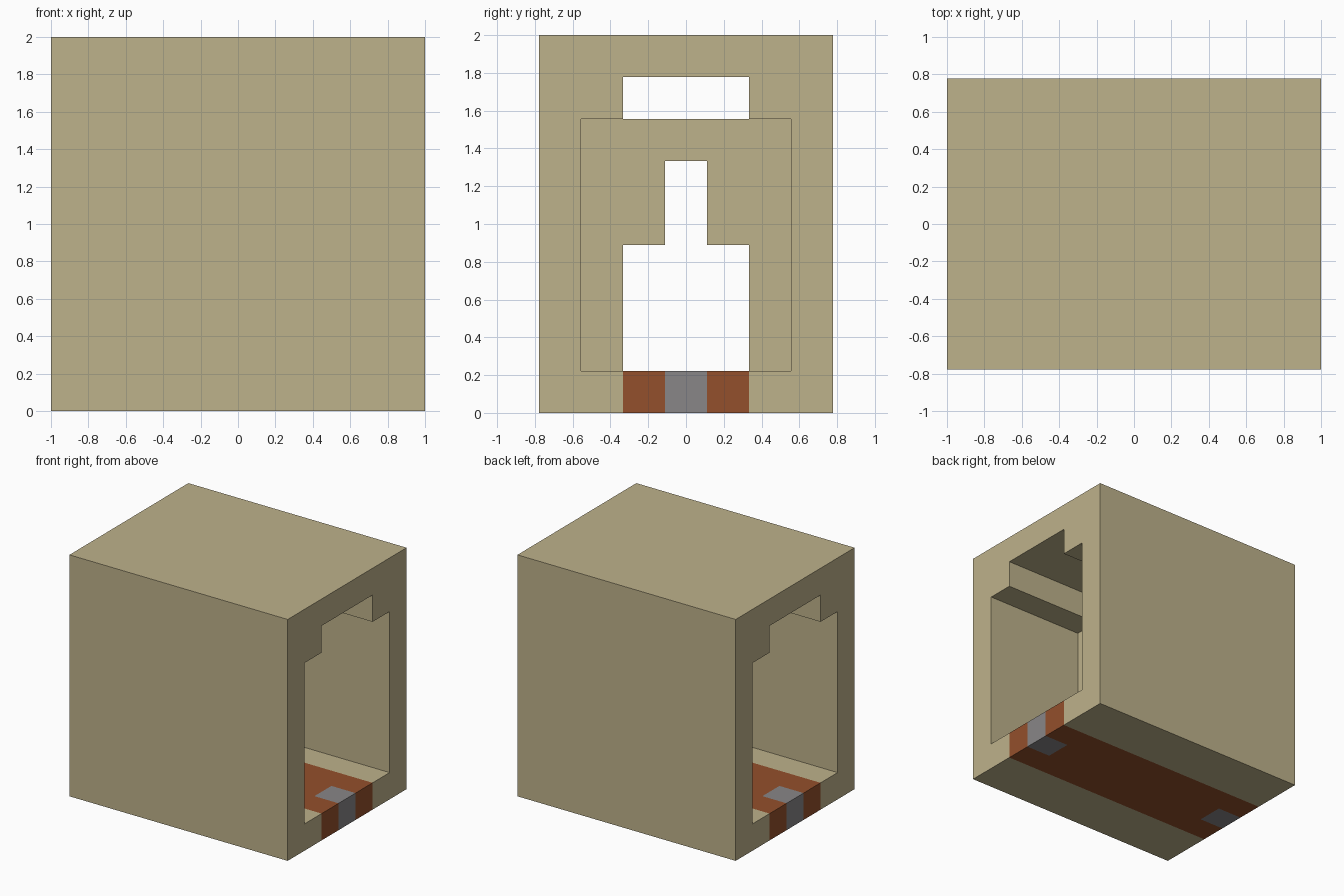
import bpy
import bmesh
from math import radians
from mathutils import Vector

default = bpy.data.objects.get("Cube")
if default:
    bpy.data.objects.remove(default, do_unlink=True)

U = 2 / 9  # one block


def material(name, rgb):
    mat = bpy.data.materials.new(name)
    mat.use_nodes = True
    mat.diffuse_color = (*rgb, 1)
    mat.node_tree.nodes["Principled BSDF"].inputs["Base Color"].default_value = (*rgb, 1)
    return mat


SAND = material("sandstone", (0.515, 0.445, 0.258))
CLAY = material("red clay", (0.296, 0.080, 0.025))
STONE = material("grey stone", (0.246, 0.238, 0.242))


def prism(name, half_profile, x0, x1):
    """Extrude a y-mirrored profile along x; all sizes in blocks."""
    profile = half_profile + [(-y, z) for y, z in reversed(half_profile)]
    bm = bmesh.new()
    face = bm.faces.new([bm.verts.new((x0 * U, y * U, z * U)) for y, z in profile])
    ext = bmesh.ops.extrude_face_region(bm, geom=[face])
    moved = [v for v in ext["geom"] if isinstance(v, bmesh.types.BMVert)]
    bmesh.ops.translate(bm, verts=moved, vec=((x1 - x0) * U, 0, 0))
    bmesh.ops.recalc_face_normals(bm, faces=bm.faces)
    mesh = bpy.data.meshes.new(name)
    bm.to_mesh(mesh)
    bm.free()
    obj = bpy.data.objects.new(name, mesh)
    bpy.context.collection.objects.link(obj)
    return obj


# Solid outer block
shell = prism("gatehouse_shell", [(3.5, 0), (3.5, 9)], -4.5, 4.5)

# Chambers at both ends, leaving a one-block dividing wall
chamber = [(2.5, 1), (2.5, 7), (1.5, 7), (1.5, 8)]
cutters = [prism("chamber_cutter", chamber, *span) for span in ((0.5, 5), (-5, -0.5))]

# Slot and stepped doorway through the dividing wall
cutters.append(prism("slot_cutter", [(1.5, 7), (1.5, 8)], -1, 1))
cutters.append(prism("doorway_cutter", [(1.5, 1), (1.5, 4), (0.5, 4), (0.5, 6)], -1, 1))

for cutter in cutters:
    cutter.hide_render = True
    mod = shell.modifiers.new(cutter.name, "BOOLEAN")
    mod.operation = "DIFFERENCE"
    mod.solver = "EXACT"
    mod.object = cutter

# Keep the carved result and drop the cutters
bpy.context.view_layer.update()
graph = bpy.context.evaluated_depsgraph_get()
carved = bpy.data.meshes.new_from_object(shell.evaluated_get(graph))
shell.modifiers.clear()
shell.data = carved
for cutter in cutters:
    bpy.data.objects.remove(cutter, do_unlink=True)
carved.materials.clear()
for mat in (SAND, CLAY, STONE):
    carved.materials.append(mat)

# Cut the floor strip and its end stones into the faces
bm = bmesh.new()
bm.from_mesh(carved)
bmesh.ops.remove_doubles(bm, verts=bm.verts, dist=0.0005)
planes = [((0, 0, 1), 1)]
planes += [((0, 1, 0), y) for y in (-1.5, -0.5, 0.5, 1.5)]
planes += [((1, 0, 0), x) for x in (-3.5, 3.5)]
for normal, offset in planes:
    bmesh.ops.bisect_plane(bm, geom=bm.verts[:] + bm.edges[:] + bm.faces[:], dist=0.0005,
                           plane_co=Vector(normal) * offset * U, plane_no=normal)

# Colour the floor by position
for face in bm.faces:
    x, y, z = face.calc_center_median() / U
    face.smooth = False
    face.material_index = 0
    if z < 1.01 and abs(y) < 1.49:
        face.material_index = 2 if abs(y) < 0.49 and abs(x) > 3.51 else 1

bmesh.ops.dissolve_limit(bm, angle_limit=radians(1), verts=bm.verts, edges=bm.edges,
                         delimit={"MATERIAL"})
bm.to_mesh(carved)
bm.free()
